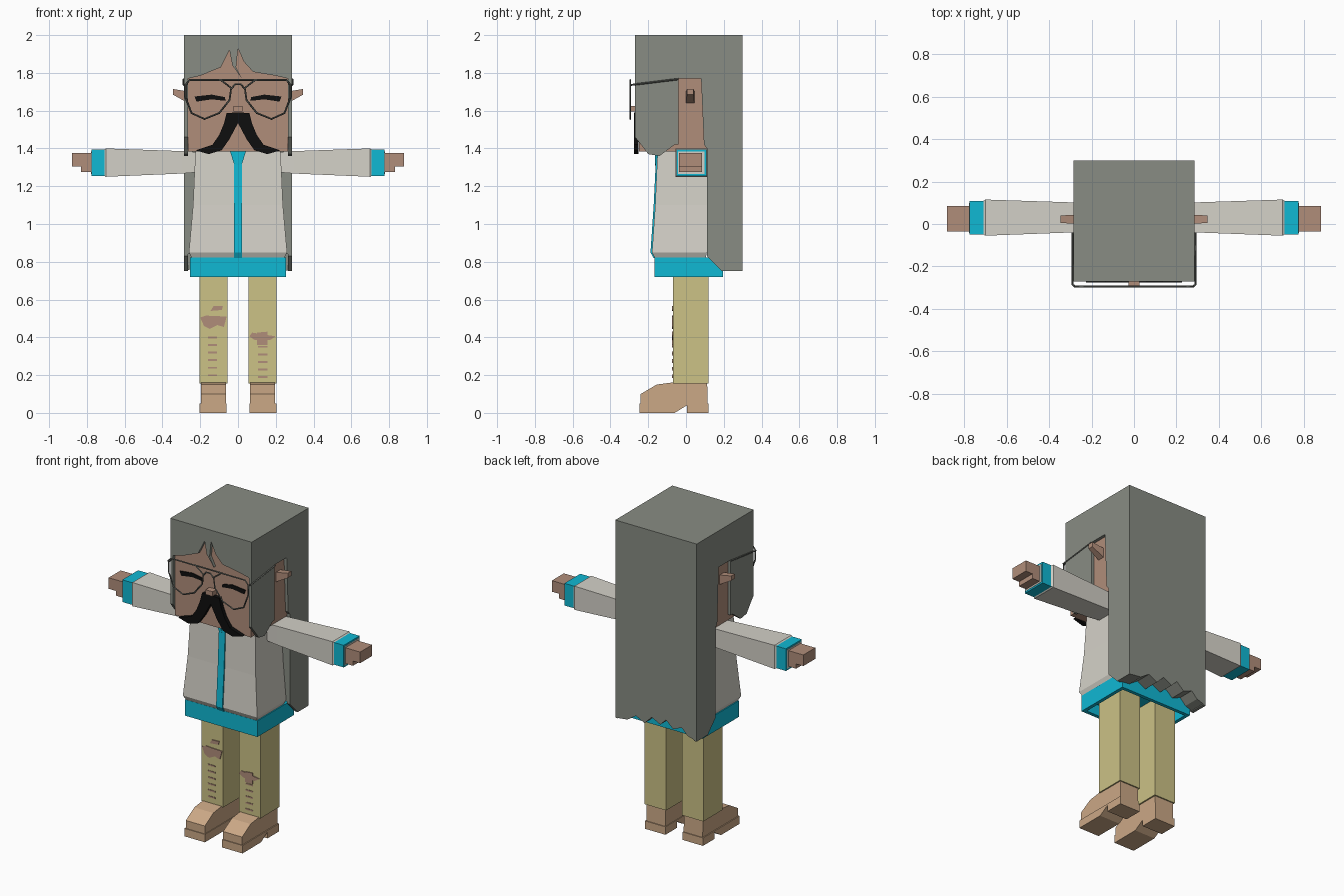
import bpy, bmesh
from mathutils import Vector

if "Cube" in bpy.data.objects:
    bpy.data.objects.remove(bpy.data.objects["Cube"], do_unlink=True)


def material(name, rgb):
    col = [((c / 255 + 0.055) / 1.055) ** 2.4 if c > 10 else c / 3295 for c in rgb] + [1]
    m = bpy.data.materials.new(name)
    m.use_nodes = True
    m.diffuse_color = col
    m.node_tree.nodes["Principled BSDF"].inputs["Base Color"].default_value = col
    return m


HAIR = material("grey hair", (136, 140, 131))
SKIN = material("skin", (176, 141, 122))
CLOTH = material("off white cloth", (212, 209, 200))
TEAL = material("teal trim", (16, 184, 212))
KHAKI = material("khaki trousers", (204, 194, 134))
TAN = material("tan shoes", (203, 168, 134))
BLACK = material("black", (14, 14, 14))
WIRE = material("dark grey wire", (92, 95, 90))


def build(name, rings, mat):
    """Skin a stack of matching rings and cap both ends."""
    bm = bmesh.new()
    loops = [[bm.verts.new(p) for p in r] for r in rings]
    for a, b in zip(loops, loops[1:]):
        for i in range(len(a)):
            j = (i + 1) % len(a)
            bm.faces.new((a[i], a[j], b[j], b[i]))
    bm.faces.new(loops[0])
    bm.faces.new(loops[-1])
    bmesh.ops.recalc_face_normals(bm, faces=bm.faces)
    me = bpy.data.meshes.new(name)
    bm.to_mesh(me)
    bm.free()
    me.materials.append(mat)
    ob = bpy.data.objects.new(name, me)
    bpy.context.collection.objects.link(ob)
    return ob


def place(axis, t, u, v):
    return {"x": (t, u, v), "y": (u, t, v), "z": (u, v, t)}[axis]


def prism(name, axis, a, b, pts, mat):
    return build(name, [[place(axis, t, u, v) for u, v in pts] for t in (a, b)], mat)


def loft(name, axis, sections, mat):
    """Rectangular sections: (position, u0, u1, v0, v1)."""
    return build(name, [[place(axis, t, u, v) for u, v in
                         ((u0, v0), (u1, v0), (u1, v1), (u0, v1))]
                        for t, u0, u1, v0, v1 in sections], mat)


def box(name, x0, x1, y0, y1, z0, z1, mat):
    return loft(name, "z", [(z0, x0, x1, y0, y1), (z1, x0, x1, y0, y1)], mat)


def flip(pts, s):
    return [(s * u, v) for u, v in pts]


def wire(name, pts, cyclic=False):
    cu = bpy.data.curves.new(name, "CURVE")
    cu.dimensions = "3D"
    cu.bevel_depth = 0.005
    cu.bevel_resolution = 0
    sp = cu.splines.new("POLY")
    sp.points.add(len(pts) - 1)
    for p, q in zip(sp.points, pts):
        p.co = (*q, 1)
    sp.use_cyclic_u = cyclic
    cu.materials.append(WIRE)
    bpy.context.collection.objects.link(bpy.data.objects.new(name, cu))


SIDES = (("left", 1), ("right", -1))

# Head and nose
box("head", -.266, .266, -.25, .11, 1.385, 1.95, SKIN)
box("nose", -.025, .025, -.29, -.25, 1.595, 1.625, SKIN)

# Hair: cap, fringe with two spiky gaps, ragged back
box("hair_cap", -.285, .285, -.27, .3, 1.94, 2, HAIR)
prism("hair_fringe", "y", -.27, -.251,
      [(-.285, 1.95), (-.285, 1.765), (-.2, 1.785), (-.09, 1.83), (-.045, 1.92),
       (-.03, 1.84), (.02, 1.77), (-.01, 1.83), (0, 1.93), (.03, 1.86),
       (.08, 1.805), (.2, 1.785), (.285, 1.765), (.285, 1.95)], HAIR)
prism("hair_back", "y", .19, .3,
      [(-.285, 1.95), (-.285, .75), (-.22, .77), (-.18, .81), (-.12, .785),
       (-.07, .83), (-.03, .79), (.03, .82), (.08, .77), (.14, .8), (.2, .76),
       (.285, .75), (.285, 1.95)], HAIR)
box("hair_inner_back", -.28, .28, .111, .195, .84, 1.95, HAIR)
LOCK = [(-.27, 1.95), (.3, 1.95), (.3, .75), (.19, .75), (.111, .83), (.111, 1.4),
        (.095, 1.42), (.08, 1.77), (-.04, 1.77), (-.04, 1.42), (-.06, 1.42),
        (-.14, 1.36), (-.2, 1.37), (-.23, 1.41), (-.27, 1.46)]

# Jacket body, hollow hem, zip and collar
loft("jacket", "z", [(.82, -.245, .245, -.165, .105), (.85, -.26, .26, -.18, .11),
                     (1.1, -.238, .238, -.163, .11), (1.4, -.225, .225, -.15, .11)], CLOTH)
for nm, y0, y1 in (("front", -.167, -.145), ("back", .175, .197)):
    box("hem_" + nm, -.253, .253, y0, y1, .72, .822, TEAL)
box("hem_lining", -.25, .25, -.16, .19, .79, .82, TEAL)
prism("zip", "x", -.022, .022,
      [(-.172, .82), (-.188, .85), (-.171, 1.1), (-.157, 1.39),
       (-.14, 1.39), (-.14, .82)], TEAL)
box("collar", -.2, .2, -.153, .085, 1.385, 1.412, TEAL)

for side, s in SIDES:
    prism(side + "_hair_side", "x", s * .266, s * .285, LOCK, HAIR)
    box(side + "_hem_side", *sorted((s * .231, s * .253)), -.167, .197, .72, .822, TEAL)
    prism(side + "_collar_point", "y", -.163, -.15,
          flip([(0, 1.31), (.022, 1.32), (.045, 1.395), (.02, 1.395)], s), TEAL)

    # Ears, closed eyes, moustache halves
    loft(side + "_ear", "x", [(s * .255, 0, .045, 1.635, 1.7),
                              (s * .345, .005, .04, 1.685, 1.715)], SKIN)
    prism(side + "_eye", "y", -.255, -.249,
          flip([(.23, 1.675), (.14, 1.685), (.07, 1.672), (.065, 1.652),
                (.14, 1.66), (.22, 1.648)], s), BLACK)
    prism(side + "_moustache", "y", -.275, -.251,
          flip([(0, 1.59), (.06, 1.588), (.075, 1.53), (.1, 1.47), (.135, 1.42),
                (.225, 1.39), (.156, 1.37), (.087, 1.39), (.045, 1.45), (0, 1.535)], s), BLACK)

    # Aviator glasses
    wire(side + "_lens_rim", [(s * x, -.295, z) for x, z in
         ((.257, 1.762), (.09, 1.762), (.036, 1.72), (.045, 1.656), (.1, 1.587),
          (.177, 1.556), (.246, 1.587), (.278, 1.672), (.278, 1.735))], True)
    wire(side + "_temple", [(s * .278, -.295, 1.735), (s * .289, -.285, 1.737),
                            (s * .289, -.04, 1.767)])

    # Arms
    loft(side + "_sleeve", "x", [(s * .2, -.035, .1, 1.275, 1.38),
                                 (s * .3, -.04, .102, 1.267, 1.386),
                                 (s * .7, -.055, .115, 1.25, 1.4),
                                 (s * .715, -.045, .105, 1.26, 1.39)], CLOTH)
    loft(side + "_cuff", "x", [(s * .7, -.05, .108, 1.255, 1.395),
                               (s * .775, -.05, .108, 1.255, 1.395)], TEAL)
    loft(side + "_cuff_lining", "x", [(s * .77, -.042, .098, 1.265, 1.385),
                                      (s * .777, -.042, .098, 1.265, 1.385)], CLOTH)
    prism(side + "_hand", "y", -.036, .084,
          flip([(.76, 1.275), (.83, 1.275), (.83, 1.305), (.88, 1.305),
                (.88, 1.375), (.76, 1.375)], s), SKIN)

    # Legs and shoes
    box(side + "_leg", *sorted((s * .055, s * .205)), -.07, .12, .155, .81, KHAKI)
    prism(side + "_shoe_upper", "x", s * .064, s * .197,
          [(-.24, .04), (-.24, .1), (-.155, .15), (-.08, .16), (.112, .16),
           (.115, .04)], TAN)
    prism(side + "_shoe_sole", "x", s * .06, s * .203,
          [(-.245, 0), (-.245, .05), (.12, .05), (.12, 0), (.005, 0),
           (.005, .04), (-.06, 0)], TAN)

# Glasses bridge
wire("glasses_bar", [(-.1, -.295, 1.763), (.1, -.295, 1.763)])
wire("glasses_bridge", [(-.036, -.295, 1.715), (-.015, -.295, 1.74),
                        (.015, -.295, 1.74), (.036, -.295, 1.715)])

# Trouser rips
RIPS = {
    "right_knee_rip": [(-.2, .505), (-.17, .515), (-.06, .51), (-.075, .455), (-.11, .465),
                       (-.15, .445), (-.18, .46)],
    "right_thigh_rip": [(-.145, .54), (-.13, .565), (-.08, .567), (-.085, .545)],
    "left_knee_rip": [(.1, .36), (.155, .36), (.155, .43), (.1, .425)],
    "left_wide_rip": [(.06, .405), (.075, .425), (.2, .405), (.17, .385), (.09, .385)],
}
for nm, pts in RIPS.items():
    prism(nm, "y", -.075, -.069, pts, SKIN)
for side, x, z0, n in (("right", -.135, .195, 6), ("left", .13, .185, 5)):
    for i in range(n):
        z = z0 + i * .04
        box(f"{side}_slit_{i}", x - .025, x + .025, -.073, -.069, z, z + .009, SKIN)
